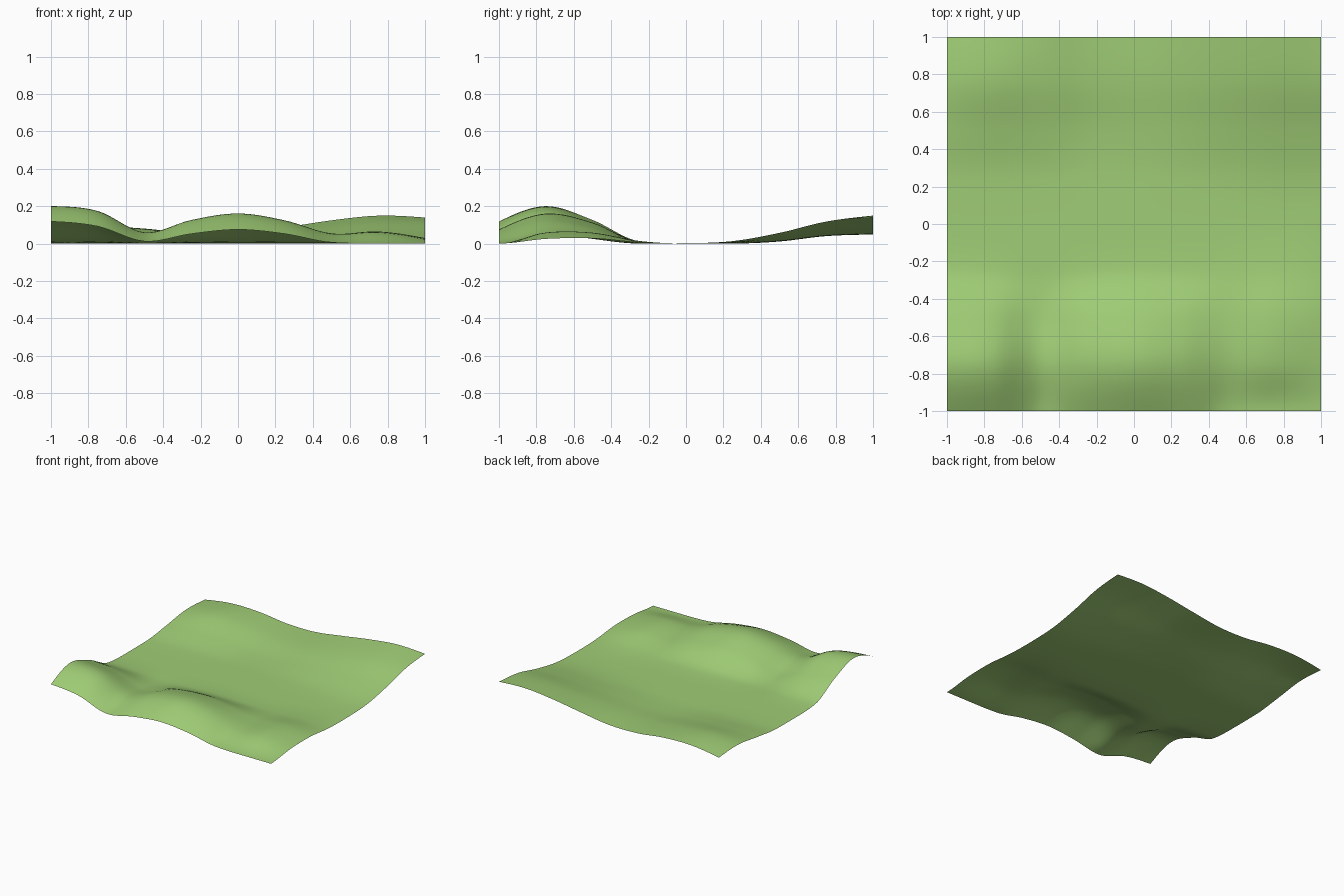
import bpy
import bmesh

# Remove the default object
default = bpy.data.objects.get("Cube")
if default:
    bpy.data.objects.remove(default, do_unlink=True)

STEPS = 64  # quads along each side of the sheet

# Heights in thousandths along evenly spaced cross-sections, front to back;
# each one runs from the right side (-x) to the left side (+x)
SECTIONS = [
    (118, 92, 12, 52, 75, 52, 6, 0, 0),           # front edge
    (200, 174, 60, 125, 160, 123, 52, 58, 25),    # crest of the front hills
    (126, 98, 25, 86, 112, 86, 42, 58, 28),
    (12, 8, 0, 6, 10, 8, 8, 14, 6),
    (0, 0, 0, 0, 0, 0, 0, 0, 2),                  # flat middle
    (2, 3, 2, 0, 0, 2, 5, 10, 13),
    (30, 38, 30, 13, 13, 26, 41, 54, 57),
    (62, 88, 72, 44, 42, 64, 92, 115, 116),       # rise of the back hills
    (50, 84, 80, 52, 52, 86, 124, 149, 139),      # back edge
]


def slope(values, i):
    """Curve slope at a point, limited so the ground never dips below zero."""
    last = len(values) - 1
    if 0 < i < last:
        m = (values[i + 1] - values[i - 1]) / 2
    elif i == 0:
        m = values[1] - values[0]
        m += (m - slope(values, 1)) / 2
    else:
        m = values[last] - values[last - 1]
        m += (m - slope(values, last - 1)) / 2
    limit = 3 * values[i]
    return max(-limit, min(limit, m))


def smooth_value(values, t):
    """Smooth curve through evenly spaced values, t from 0 to 1."""
    pos = t * (len(values) - 1)
    i = min(int(pos), len(values) - 2)
    u = pos - i
    a, b = values[i], values[i + 1]
    ease = u * u * (3 - 2 * u)
    return (a + (b - a) * ease
            + slope(values, i) * u * (1 - u) ** 2
            - slope(values, i + 1) * u * u * (1 - u))


def ground_height(x, y):
    across = [smooth_value(row, (x + 1) / 2) for row in SECTIONS]
    return max(0, smooth_value(across, (y + 1) / 2)) / 1000


# Grass colour
grass = bpy.data.materials.new("grass_green")
grass.use_nodes = True
colour = (0.35, 0.61, 0.18, 1)
grass.diffuse_color = colour
shader = next(n for n in grass.node_tree.nodes if n.type == 'BSDF_PRINCIPLED')
shader.inputs["Base Color"].default_value = colour
shader.inputs["Roughness"].default_value = 0.9

# Rolling ground sheet
mesh = bpy.data.meshes.new("ground")
bm = bmesh.new()
bmesh.ops.create_grid(bm, x_segments=STEPS, y_segments=STEPS, size=1)
for v in bm.verts:
    v.co.z = ground_height(v.co.x, v.co.y)
for face in bm.faces:
    face.smooth = True
bm.to_mesh(mesh)
bm.free()
mesh.materials.append(grass)
ground = bpy.data.objects.new("ground", mesh)
bpy.context.collection.objects.link(ground)
